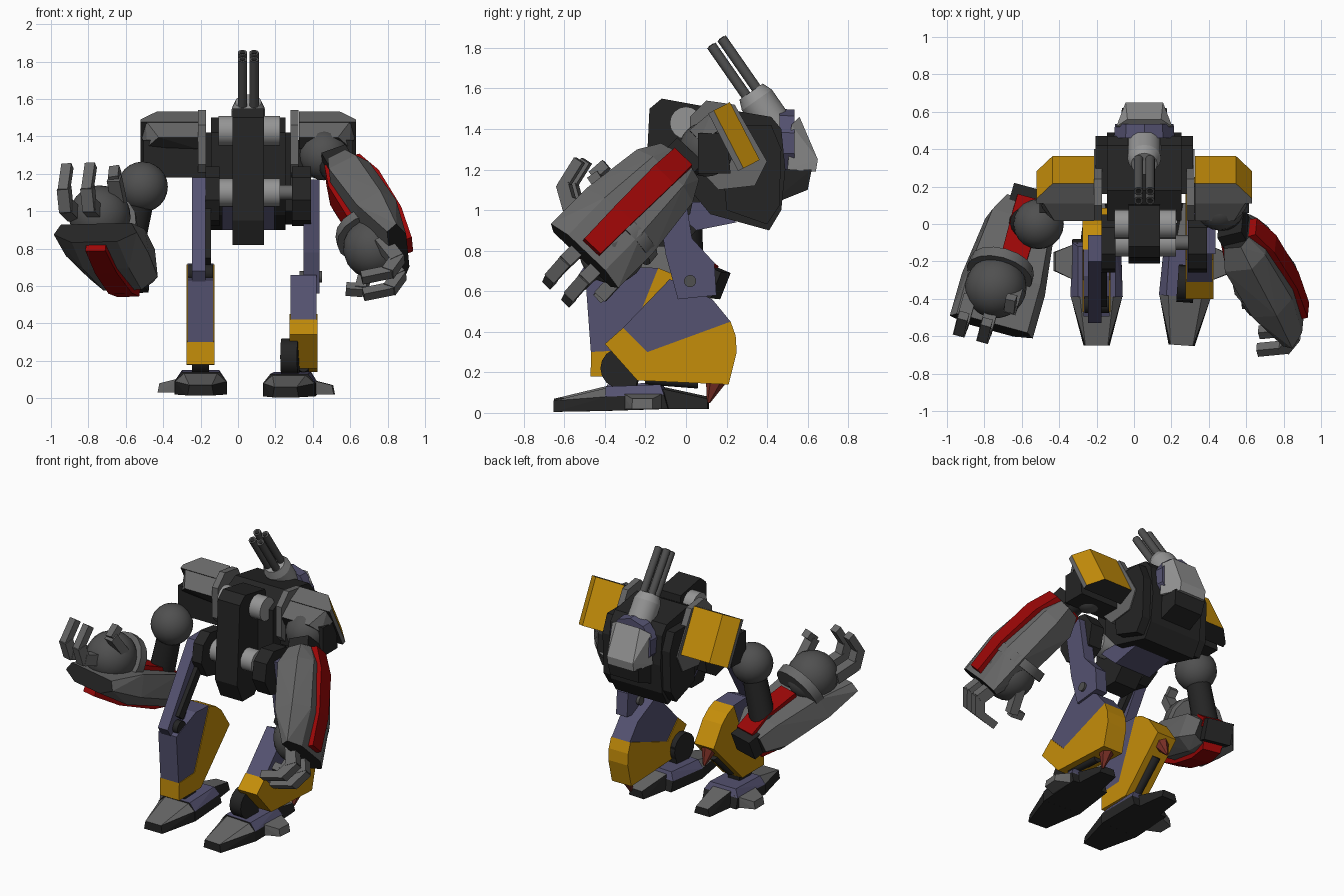
import bpy, bmesh, math
from mathutils import Matrix, Vector as V

cube = bpy.data.objects.get("Cube")
if cube:
    bpy.data.objects.remove(cube)

# Flat colours
def material(name, r, g, b):
    m = bpy.data.materials.new(name)
    m.use_nodes = True
    m.diffuse_color = (r, g, b, 1)
    m.node_tree.nodes["Principled BSDF"].inputs["Base Color"].default_value = (r, g, b, 1)
    return m

GREY = material("armour grey", .135, .135, .135)
SILVER = material("light silver", .3, .3, .3)
STEEL = material("dark steel", .08, .08, .08)
BLACK = material("frame black", .018, .018, .018)
YELLOW = material("yellow", .56, .27, .003)
RED = material("red", .33, .002, .002)
BLUE = material("dusty blue", .09, .085, .165)
RUST = material("rust red", .2, .03, .02)
ID = Matrix.Identity(4)

def finish(name, bm, mats, matrix=ID, rule=None):
    """Colour faces by rule(normal), place and link the part."""
    mats = mats if isinstance(mats, (list, tuple)) else [mats]
    bmesh.ops.recalc_face_normals(bm, faces=bm.faces[:])
    bm.normal_update()
    if rule:
        for f in bm.faces:
            f.material_index = int(rule(f.normal))
    bmesh.ops.transform(bm, matrix=matrix, verts=bm.verts[:])
    bmesh.ops.recalc_face_normals(bm, faces=bm.faces[:])
    mesh = bpy.data.meshes.new(name)
    bm.to_mesh(mesh)
    bm.free()
    for m in mats:
        mesh.materials.append(m)
    ob = bpy.data.objects.new(name, mesh)
    bpy.context.collection.objects.link(ob)

def hull(name, pts, mats, matrix=ID, rule=None):
    bm = bmesh.new()
    for p in pts:
        bm.verts.new(p)
    out = bmesh.ops.convex_hull(bm, input=bm.verts[:])
    junk = [e for e in out["geom_interior"] if isinstance(e, bmesh.types.BMVert)]
    bmesh.ops.delete(bm, geom=junk, context="VERTS")
    bmesh.ops.dissolve_limit(bm, angle_limit=.02, verts=bm.verts[:], edges=bm.edges[:])
    finish(name, bm, mats, matrix, rule)

def both(rows, x=0):
    """Mirror (half width, y, z) rows about x."""
    return [(x + s * w, y, z) for s in (-1, 1) for w, y, z in rows]

def prism(name, profile, x0, x1, mats, matrix=ID):
    """Extrude a (y, z) profile along x."""
    bm = bmesh.new()
    face = bm.faces.new([bm.verts.new((x0, y, z)) for y, z in profile])
    out = bmesh.ops.extrude_face_region(bm, geom=[face])
    moved = [v for v in out["geom"] if isinstance(v, bmesh.types.BMVert)]
    bmesh.ops.translate(bm, vec=(x1 - x0, 0, 0), verts=moved)
    finish(name, bm, mats, matrix)

def along(p, q):
    p, q = V(p), V(q)
    return Matrix.Translation((p + q) / 2) @ (q - p).to_track_quat("Z", "Y").to_matrix().to_4x4(), (q - p).length

def rod(name, p, q, r1, r2, mat, matrix=ID, sides=16):
    m, length = along(p, q)
    bm = bmesh.new()
    bmesh.ops.create_cone(bm, cap_ends=True, segments=sides, radius1=r1, radius2=r2, depth=length)
    for f in bm.faces:
        f.smooth = len(f.verts) == 4 and sides > 10
    finish(name, bm, mat, matrix @ m)

def beam(name, p, q, w, h, mat, matrix=ID):
    m, length = along(p, q)
    bm = bmesh.new()
    bmesh.ops.create_cube(bm, size=1)
    finish(name, bm, mat, matrix @ m @ Matrix.Diagonal((w, h, length, 1)))

def ball(name, c, r, mat, matrix=ID):
    bm = bmesh.new()
    bmesh.ops.create_uvsphere(bm, u_segments=20, v_segments=12, radius=r)
    for f in bm.faces:
        f.smooth = True
    finish(name, bm, mat, matrix @ Matrix.Translation(c))

CX = .055  # body centre line

# Torso, front spine and axles
prism("torso", [(.02, 1.42), (.18, 1.5), (.42, 1.46), (.47, 1.4), (.49, 1.2), (.47, 1), (.41, .9), (.12, .98), (.02, 1.1)],
      CX - .2, CX + .2, BLACK)
prism("torso_rear", [(.16, 1.42), (.42, 1.42), (.47, 1.3), (.46, 1.02), (.4, .93), (.2, 1)], CX - .26, CX + .26, BLACK)
prism("front_spine", [(-.12, 1.55), (.1, 1.51), (.14, 1), (-.02, .82), (-.15, .82), (-.21, .95), (-.19, 1.3), (-.18, 1.5)],
      CX - .085, CX + .085, BLACK)
rod("upper_axle", (CX - .16, 0, 1.43), (CX + .17, 0, 1.43), .08, .08, SILVER)
rod("lower_axle", (CX - .17, -.1, 1.1), (CX + .17, -.1, 1.1), .075, .075, SILVER)
rod("hip_axle", (CX - .27, -.1, 1.1), (CX + .27, -.1, 1.1), .04, .04, GREY)
prism("pelvis", [(-.1, 1.04), (.1, 1.04), (.25, .94), (.05, .9)], CX - .14, CX + .14, BLUE)

# Rear pod
hull("rear_pod", both([(.15, .5, 1.2), (.15, .52, 1.42), (.09, .56, 1.46), (.1, .65, 1.25), (.1, .64, 1.19)], CX), SILVER)
hull("rear_pod_base", both([(.13, .4, 1.2), (.12, .62, 1.2), (.11, .6, 1.1), (.12, .4, 1.02)], CX), BLACK)
rod("pod_collar", (CX, .46, 1.33), (CX, .535, 1.33), .17, .165, BLUE, sides=10)

# Four-barrelled gun
axis = V((0, -.57, .82))
base = V((CX, .435, 1.42))
rod("gun_base", base - axis * .03, base + axis * .15, .09, .09, SILVER)
rod("gun_dome", base + axis * .15, base + axis * .2, .09, .07, SILVER)
side, up = V((1, 0, 0)), V((0, .82, .57))
for i in (-1, 1):
    for j in (-1, 1):
        p = base + side * i * .031 + up * j * .031
        rod("gun_barrel", p + axis * .18, p + axis * .5, .025, .025, STEEL)
        rod("barrel_bore", p + axis * .498, p + axis * .503, .015, .015, BLACK, sides=10)

# Shoulder armour, mirrored about the centre line
for s, word in ((1, "left"), (-1, "right")):
    tilt = Matrix(((s, 0, 0, CX), (0, .89, -.46, .29), (0, .46, .89, 1.39), (0, 0, 0, 1)))
    hull(word + "_shoulder_plate", [(x, y, z) for z in (-.16, .16) for x, y in
         ((.27, 0), (.49, 0), (.575, -.09), (.575, -.12), (.27, -.12))], [GREY, YELLOW, BLACK], tilt,
         lambda n: 1 if n.y > .3 else (2 if n.y < -.5 or n.z < -.5 else 0))
    hull(word + "_shoulder_visor", [(.27, -.1, .16), (.55, -.1, .16), (.575, -.1, .06), (.27, -.1, .05), (.27, -.24, .13),
         (.48, -.24, .13), (.54, -.22, .06), (.27, -.24, .06)], [GREY, BLACK], tilt,
         lambda n: n.y < -.6 or n.z < -.4)
    a, b = sorted((CX + s * .23, CX + s * .56))
    prism(word + "_shoulder_frame", [(.06, 1.18), (.06, 1.38), (.2, 1.38), (.22, 1.18)], a, b, BLACK)
    a, b = sorted((CX + s * .225, CX + s * .268))
    prism(word + "_side_plate", [(.02, 1.46), (.1, 1.54), (.24, 1.52), (.4, 1.24), (.34, 1.12), (.16, 1.1), (.02, 1.25)], a, b, GREY)

# Hip joints
for word, a, b in (("left", .29, .39), ("right", -.175, -.1)):
    prism(word + "_hip", [(-.16, 1.24), (-.02, 1.22), (.05, 1.12), (.02, .98), (-.08, .92), (-.2, .95), (-.26, 1.06), (-.24, 1.18)],
          a, b, BLACK)

# Thighs, straight on the left and swung forward on the right
prism("left_thigh", [(-.16, 1.17), (-.02, 1.17), (.03, .86), (.14, .74), (.15, .58), (-.04, .56), (-.1, .78)], .35, .435, BLUE)
rod("left_knee_pin", (.33, .02, .65), (.45, .02, .65), .03, .03, STEEL)
prism("right_thigh", [(-.2, 1.18), (-.06, 1.18), (-.38, .63), (-.49, .62), (-.53, .68)], -.247, -.173, BLUE)
beam("right_thigh_inset", (-.16, -.16, 1.06), (-.16, -.42, .73), .03, .06, BLACK)
rod("right_knee_pin", (-.265, -.43, .67), (-.135, -.43, .67), .045, .045, BLACK)

# Lower legs share one profile; the right one is turned upright about its tip
turn = (Matrix.Translation((-.2, -.47, .18)) @ Matrix.Rotation(math.radians(48), 4, "X")
        @ Matrix.Translation((0, .4, -.34)))
for word, m in (("left", Matrix.Translation((.35, 0, 0))), ("right", turn)):
    prism(word + "_shin", [(-.31, .42), (-.08, .66), (.13, .56), (.22, .45), (-.19, .3)], -.07, .07, BLUE, m)
    prism(word + "_calf", [(-.4, .34), (-.31, .42), (-.19, .3), (.22, .45), (.245, .38), (.25, .3), (.21, .14), (-.24, .16)],
          -.075, .075, YELLOW, m)
    rod(word + "_heel_spike", (0, .15, .17), (0, .11, .05), .055, .008, RUST, m, 6)
    rod(word + "_calf_piston", (0, -.2, .17), (0, .06, .15), .03, .03, BLACK, m)

# Feet and ankles
top_face = lambda n: n.z > .3
for s, word, x, dz, yaw in ((1, "left", .3, 0, -.07), (-1, "right", -.2, .01, 0)):
    m = Matrix.Translation((x, 0, dz)) @ Matrix.Rotation(yaw, 4, "Z")
    rod(word + "_ankle_joint", (-.045, -.32, .22), (.045, -.32, .22), .1, .1, BLACK, m)
    beam(word + "_ankle", (0, -.3, .1), (0, -.27, .26), .09, .1, BLACK, m)
    hull(word + "_toe", both([(.07, -.65, .005), (.06, -.65, .06), (.14, -.38, .01), (.14, -.38, .08), (.09, -.38, .125)]),
         [BLACK, GREY], m, top_face)
    hull(word + "_foot", both([(.14, -.39, .01), (.14, -.39, .08), (.1, -.39, .13), (.1, -.12, .14), (.13, -.1, .09), (.13, -.08, .02)]),
         [BLACK, BLUE], m, top_face)
    hull(word + "_heel", both([(.09, -.12, .02), (.07, -.12, .12), (.06, .11, .02), (.045, .11, .07)]),
         [BLACK, GREY], m, top_face)
    hull(word + "_side_claw", [(s * w, y, z) for w, y, z in
         ((.1, -.31, .02), (.1, -.31, .1), (.1, -.1, .02), (.1, -.1, .1), (.23, -.25, .02),
          (.22, -.25, .07), (.23, -.15, .02), (.22, -.15, .07))], GREY, m)

# Arms in a local frame: x outward, y across, z toward the hand
def arm(word, hand_dir, across, flip, centre, shoulder, wrist):
    d = V(hand_dir).normalized()
    w = V(across)
    w = (w - d * w.dot(d)).normalized()
    n = d.cross(w) * flip
    m = Matrix.Translation(centre) @ Matrix((n, w, d)).transposed().to_4x4()
    ball(word + "_shoulder_ball", shoulder, .135, STEEL)
    rod(word + "_arm_link", shoulder, m @ V((-.02, 0, -.24)), .075, .085, BLACK)
    pts = []
    for z, wide, out, inn in ((-.36, .13, .06, -.08), (-.24, .19, .11, -.12), (.1, .23, .125, -.1), (.36, .23, .075, -.03)):
        for k in (-1, 1):
            pts += [(out, k * wide * .55, z), (out * .35, k * wide, z), (inn, k * wide * .85, z)]
    hull(word + "_forearm", pts, [GREY, BLACK], m, lambda nn: abs(nn.z) > .75)
    # Raised stripes on the outer and inner faces
    hull(word + "_outer_stripe", [(a, k * b, z) for k in (-1, 1) for a, b, z in
         ((.05, .065, -.36), (.1, .06, -.36), (.145, .065, -.2), (.15, .06, .1), (.115, .055, .33), (.05, .055, .33))], RED, m)
    hull(word + "_inner_stripe", [(a, .02 + k * b, z) for k in (-1, 1) for a, b, z in
         ((-.04, .08, -.37), (-.1, .075, -.37), (-.14, .075, -.22), (-.135, .07, .03), (-.04, .07, .03))], RED, m)
    hull(word + "_elbow_block", [(a, b, z) for a in (-.09, .05) for b in (-.09, .09) for z in (-.43, -.3)], BLACK, m)
    # Hand with cuff, two curled fingers and a thumb
    h = m @ Matrix.Translation(wrist)
    rod(word + "_wrist_cuff", (-.12, 0, .06), (-.13, 0, .12), .175, .18, GREY, h)
    ball(word + "_hand", (-.14, 0, .2), .165, STEEL, h)
    for y in (-.12, .01):
        beam(word + "_finger_base", (-.12, y, .28), (-.1, y, .45), .07, .075, GREY, h)
        beam(word + "_finger_mid", (-.08, y, .43), (-.18, y, .51), .065, .065, GREY, h)
        beam(word + "_finger_tip", (-.16, y, .51), (-.32, y, .48), .055, .05, GREY, h)
    beam(word + "_thumb_base", (-.2, .11, .22), (-.29, .11, .36), .07, .06, GREY, h)
    beam(word + "_thumb_tip", (-.28, .11, .36), (-.36, .1, .32), .055, .05, GREY, h)

arm("left", (.385, -.655, -.65), (.06, .74, -.67), 1, (.7, -.27, 1), (.46, .1, 1.3), (.08, .07, 0))
arm("right", (-.25, -.88, .37), (.97, -.2, 0), -1, (-.67, -.22, .77), (-.51, 0, 1.13), (0, -.03, 0))
